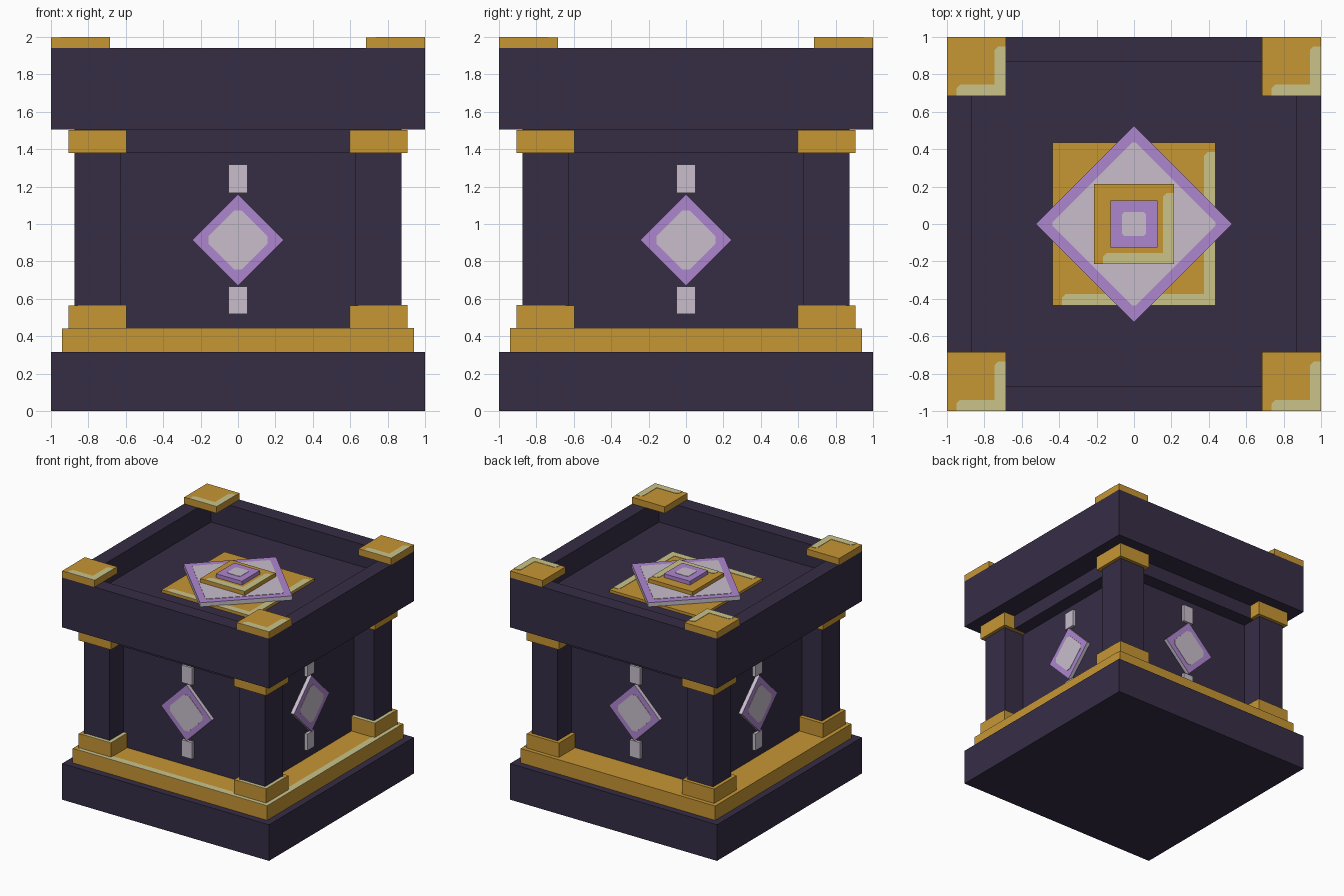
import bpy, bmesh, math
from mathutils import Matrix

if "Cube" in bpy.data.objects:
    bpy.data.objects.remove(bpy.data.objects["Cube"])


def material(name, rgb):
    m = bpy.data.materials.new(name)
    lin = [(c / 255 / 12.92) if c < 11 else ((c / 255 + 0.055) / 1.055) ** 2.4 for c in rgb]
    m.diffuse_color = (*lin, 1)
    m.use_nodes = True
    m.node_tree.nodes["Principled BSDF"].inputs["Base Color"].default_value = m.diffuse_color
    return m


DARK = material("dark_stone", (54, 45, 69))
GOLD = material("gold", (198, 150, 52))
PALE = material("pale_gold", (203, 196, 138))
PURPLE = material("purple", (174, 134, 206))
WHITE = material("pale_lilac", (200, 190, 203))


def finish(name, bm, mats, matrix=None):
    if matrix is not None:
        bmesh.ops.transform(bm, matrix=matrix, verts=bm.verts)
    bmesh.ops.recalc_face_normals(bm, faces=bm.faces)
    mesh = bpy.data.meshes.new(name)
    bm.to_mesh(mesh)
    bm.free()
    for m in mats:
        mesh.materials.append(m)
    ob = bpy.data.objects.new(name, mesh)
    bpy.context.collection.objects.link(ob)
    return ob


def box(name, x0, x1, y0, y1, z0, z1, mat, matrix=None):
    bm = bmesh.new()
    bmesh.ops.create_cube(bm, size=1)
    for v in bm.verts:
        v.co = (x0 if v.co.x < 0 else x1, y0 if v.co.y < 0 else y1, z0 if v.co.z < 0 else z1)
    return finish(name, bm, [mat], matrix)


def prism(name, points, z0, z1, mats, matrix=None):
    """Extrude an outline; the top face takes the last material."""
    bm = bmesh.new()
    face = bm.faces.new([bm.verts.new((x, y, z0)) for x, y in points])
    top = bmesh.ops.extrude_face_region(bm, geom=[face])["geom"]
    bmesh.ops.translate(bm, vec=(0, 0, z1 - z0), verts=[v for v in top if isinstance(v, bmesh.types.BMVert)])
    for f in top:
        if isinstance(f, bmesh.types.BMFace):
            f.material_index = len(mats) - 1
    return finish(name, bm, mats, matrix)


def soft_square(half, cut):
    """Square outline with clipped corners."""
    h, c = half, half - cut
    return [(c, -h), (h, -c), (h, c), (c, h), (-c, h), (-h, c), (-h, -c), (-c, -h)]


def square(half):
    return [(half, -half), (half, half), (-half, half), (-half, -half)]


def gold_block(name, x0, x1, y0, y1, z0, z1, trim=True):
    """Gold block with an L-shaped pale trim on its top."""
    box(name, x0, x1, y0, y1, z0, z1, GOLD)
    if trim:
        w, t = 0.06, 0.02
        outline = [(x0 + w - t / 2, y0), (x1, y0), (x1, y1 - w + t / 2), (x1 - w + t, y1 - w + t / 2),
                   (x1 - w, y1 - w - t / 2), (x1 - w, y0 + w), (x0 + w + t / 2, y0 + w),
                   (x0 + w - t / 2, y0 + w - t)]
        prism(name + "_trim", outline, z1, z1 + 0.003, [PALE])


# Plinth and gold step
box("plinth", -1, 1, -1, 1, 0, 0.315, DARK)
gold_block("gold_step", -0.94, 0.94, -0.94, 0.94, 0.315, 0.44)

# Body and the beam below the top slab
box("body", -0.68, 0.68, -0.68, 0.68, 0.44, 1.39, DARK)
box("beam", -0.8, 0.8, -0.8, 0.8, 1.38, 1.505, DARK)


def span(sign, a, b):
    return (a, b) if sign > 0 else (-b, -a)


# Corner pillars with feet and capitals, and corner plates on the rim
for sx in (-1, 1):
    for sy in (-1, 1):
        tag = ("right" if sx > 0 else "left") + ("_back" if sy > 0 else "_front")
        box("pillar_" + tag, *span(sx, 0.628, 0.875), *span(sy, 0.628, 0.875), 0.44, 1.505, DARK)
        gold_block("foot_" + tag, *span(sx, 0.595, 0.905), *span(sy, 0.595, 0.905), 0.44, 0.565)
        gold_block("capital_" + tag, *span(sx, 0.595, 0.905), *span(sy, 0.595, 0.905), 1.38, 1.503, False)
        gold_block("corner_plate_" + tag, *span(sx, 0.685, 1), *span(sy, 0.685, 1), 1.94, 1.997)

# Top slab: box with a sunken square in its top
bm = bmesh.new()
bmesh.ops.create_cube(bm, size=1)
for v in bm.verts:
    v.co = (v.co.x * 2, v.co.y * 2, 1.505 if v.co.z < 0 else 1.94)
top = max(bm.faces, key=lambda f: f.calc_center_median().z)
bmesh.ops.inset_region(bm, faces=[top], thickness=0.185)
floor = bmesh.ops.extrude_face_region(bm, geom=[top])["geom"]
bmesh.ops.translate(bm, vec=(0, 0, -0.195), verts=[v for v in floor if isinstance(v, bmesh.types.BMVert)])
if top.is_valid:
    bm.faces.remove(top)
finish("top_slab", bm, [DARK])

# Stacked emblem in the sunken top
turn = Matrix.Rotation(math.pi / 4, 4, "Z")
gold_block("emblem_base", -0.435, 0.435, -0.435, 0.435, 1.745, 1.768)
prism("emblem_diamond", square(0.525 / math.sqrt(2)), 1.768, 1.805, [WHITE, PURPLE], turn)
prism("emblem_diamond_face", soft_square(0.315, 0.015), 1.805, 1.808, [WHITE], turn)
gold_block("emblem_middle", -0.215, 0.215, -0.215, 0.215, 1.805, 1.84)
prism("emblem_gem", square(0.125), 1.84, 1.873, [PURPLE])
prism("emblem_gem_face", soft_square(0.065, 0.015), 1.873, 1.876, [WHITE])

# Diamond and bars on each wall, built flat then stood up and turned round
for i, side in enumerate(("front", "right", "back", "left")):
    stand = (Matrix.Rotation(i * math.pi / 2, 4, "Z") @ Matrix.Translation((0, -0.68, 0.915))
             @ Matrix.Rotation(math.pi / 2, 4, "X"))
    prism("wall_diamond_" + side, square(0.245 / math.sqrt(2)), -0.01, 0.032, [WHITE, PURPLE], stand @ turn)
    prism("wall_diamond_face_" + side, soft_square(0.126, 0.03), 0.032, 0.035, [WHITE], stand @ turn)
    for label, y0, y1 in (("upper", 0.25, 0.403), ("lower", -0.395, -0.25)):
        box(f"wall_bar_{label}_{side}", -0.051, 0.051, y0, y1, -0.01, 0.025, WHITE, stand)
